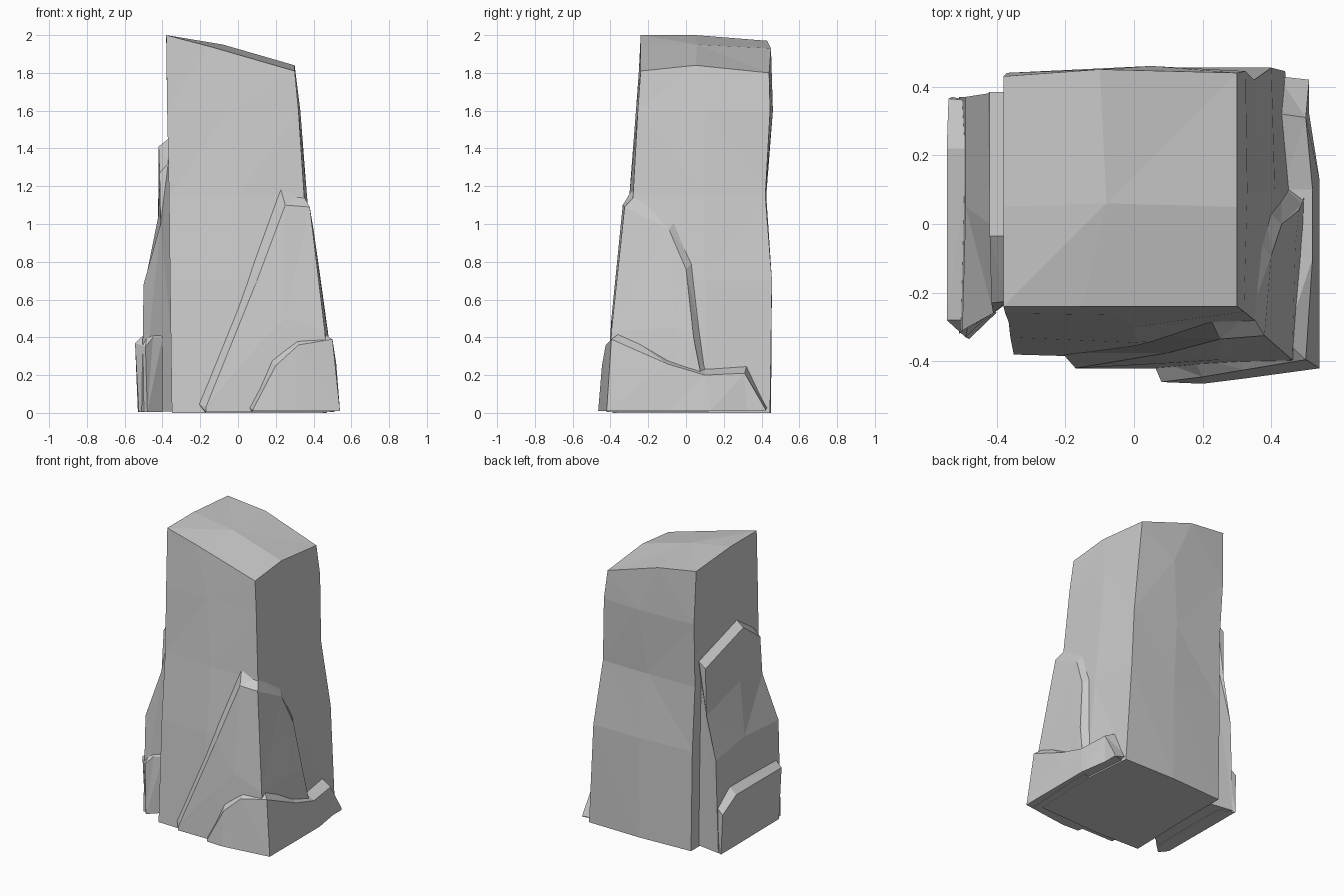
import bpy, bmesh
from mathutils import Vector

if "Cube" in bpy.data.objects:
    bpy.data.objects.remove(bpy.data.objects["Cube"])


def loft(name, rings, peak=None):
    """Bridge closed rings of points, capping both ends."""
    bm = bmesh.new()
    rows = [[bm.verts.new(p) for p in r] for r in rings]
    n = len(rows[0])
    for a, b in zip(rows, rows[1:]):
        for i in range(n):
            j = (i + 1) % n
            bm.faces.new((a[i], a[j], b[j], b[i]))
    bm.faces.new(rows[0])
    if peak:
        c = bm.verts.new(peak)
        for i in range(n):
            bm.faces.new((rows[-1][i], rows[-1][(i + 1) % n], c))
    else:
        bm.faces.new(rows[-1])
    bmesh.ops.triangulate(bm, faces=bm.faces[:])
    bmesh.ops.recalc_face_normals(bm, faces=bm.faces[:])
    me = bpy.data.meshes.new(name)
    bm.to_mesh(me)
    bm.free()
    ob = bpy.data.objects.new(name, me)
    bpy.context.collection.objects.link(ob)
    return ob


def slab(name, stations, z0, depth=0.06):
    """Rock layer: each station runs from its foot up to the bevelled rim."""
    rings = []
    for foot, *up in stations:
        rim = Vector(up[-1])
        inward = Vector((rim.x, rim.y, 0)).normalized() * depth
        rim_in = rim - inward
        foot_in = Vector((rim_in.x, rim_in.y, z0))
        rings.append([(foot[0], foot[1], z0)] + up + [rim_in, foot_in])
    return loft(name, rings)


# Main column: rings of corners and side midpoints, from the front left
def level(z, pts):
    return [(x, y, z) for x, y in pts]


column = loft("rock_pillar", [
    level(0, [(-.35, -.38), (0, -.39), (.45, -.37), (.47, .1), (.44, .445), (.05, .45), (-.34, .43), (-.34, .1)]),
    level(.7, [(-.36, -.33), (0, -.345), (.39, -.32), (.41, .1), (.4, .455), (.05, .455), (-.35, .43), (-.35, .1)]),
    level(1.15, [(-.365, -.285), (0, -.30), (.35, -.28), (.365, .1), (.35, .42), (0, .425), (-.36, .415), (-.36, .1)]),
    level(1.6, [(-.375, -.26), (-.05, -.265), (.32, -.255), (.33, .1), (.325, .445), (.05, .46), (-.37, .44), (-.375, .1)]),
    [(-.38, -.24, 2), (-.15, -.24, 1.94), (.3, -.24, 1.81), (.3, .05, 1.84),
     (.3, .44, 1.8), (-.1, .45, 1.93), (-.38, .43, 1.97), (-.38, .05, 2)],
], peak=(-.08, .06, 1.95))

# Tall layer wrapping the front right corner
front_slab = slab("front_slab", [
    [(-.17, -.42), (-.17, -.42, .015), (-.17, -.42, .03), (-.21, -.375, .05)],
    [(.1, -.42), (.1, -.405, .35), (.1, -.375, .7), (.07, -.325, .78)],
    [(.25, -.42), (.25, -.395, .5), (.25, -.335, 1.1), (.225, -.28, 1.19)],
    [(.49, -.41), (.46, -.395, .43), (.38, -.325, 1.09), (.34, -.26, 1.16)],
    [(.51, -.04), (.47, -.06, .45), (.40, -.09, .97), (.355, -.05, 1.03)],
    [(.51, .06), (.48, .04, .4), (.43, .0, .76), (.385, .04, .8)],
    [(.51, .12), (.50, .09, .15), (.49, .06, .25), (.43, .11, .25)],
], .006)

# Low layer at the foot of the front right corner
front_base = slab("front_base", [
    [(.08, -.46), (.08, -.46, .02), (.05, -.39, .03)],
    [(.2, -.465), (.2, -.445, .25), (.17, -.385, .29)],
    [(.32, -.45), (.32, -.425, .36), (.31, -.37, .4)],
    [(.54, -.42), (.50, -.395, .39), (.44, -.34, .43)],
    [(.54, -.1), (.52, -.1, .26), (.43, -.09, .3)],
    [(.54, .13), (.52, .1, .2), (.43, .1, .24)],
    [(.51, .32), (.5, .31, .21), (.43, .32, .245)],
    [(.51, .42), (.51, .42, .02), (.42, .43, .03)],
], .01)

# Tall layer on the left side
left_slab = slab("left_slab", [
    [(-.51, .37), (-.49, .37, .65), (-.425, .38, .95), (-.42, .385, 1.28), (-.37, .385, 1.32)],
    [(-.5, .1), (-.49, .05, .7), (-.42, 0, 1.05), (-.42, -.035, 1.41), (-.37, -.035, 1.45)],
    [(-.51, -.32), (-.5, -.31, .68), (-.41, -.26, 1.0), (-.415, -.23, 1.27), (-.37, -.225, 1.32)],
], .008)

# Low layer at the foot of the left side
left_base = slab("left_base", [
    [(-.53, .37), (-.54, .365, .28), (-.48, .36, .33)],
    [(-.53, .22), (-.545, .22, .37), (-.48, .22, .42)],
    [(-.525, -.28), (-.545, -.28, .37), (-.48, -.28, .43)],
    [(-.48, -.335), (-.49, -.33, .35), (-.45, -.29, .4)],
], .004)

# Fuse the layers into one solid
for part in (front_slab, front_base, left_slab, left_base):
    mod = column.modifiers.new(part.name, 'BOOLEAN')
    mod.operation, mod.solver, mod.object = 'UNION', 'EXACT', part
bpy.context.view_layer.update()
graph = bpy.context.evaluated_depsgraph_get()
fused = bpy.data.meshes.new_from_object(column.evaluated_get(graph))
column.modifiers.clear()
column.data = fused
for part in (front_slab, front_base, left_slab, left_base):
    bpy.data.objects.remove(part)
